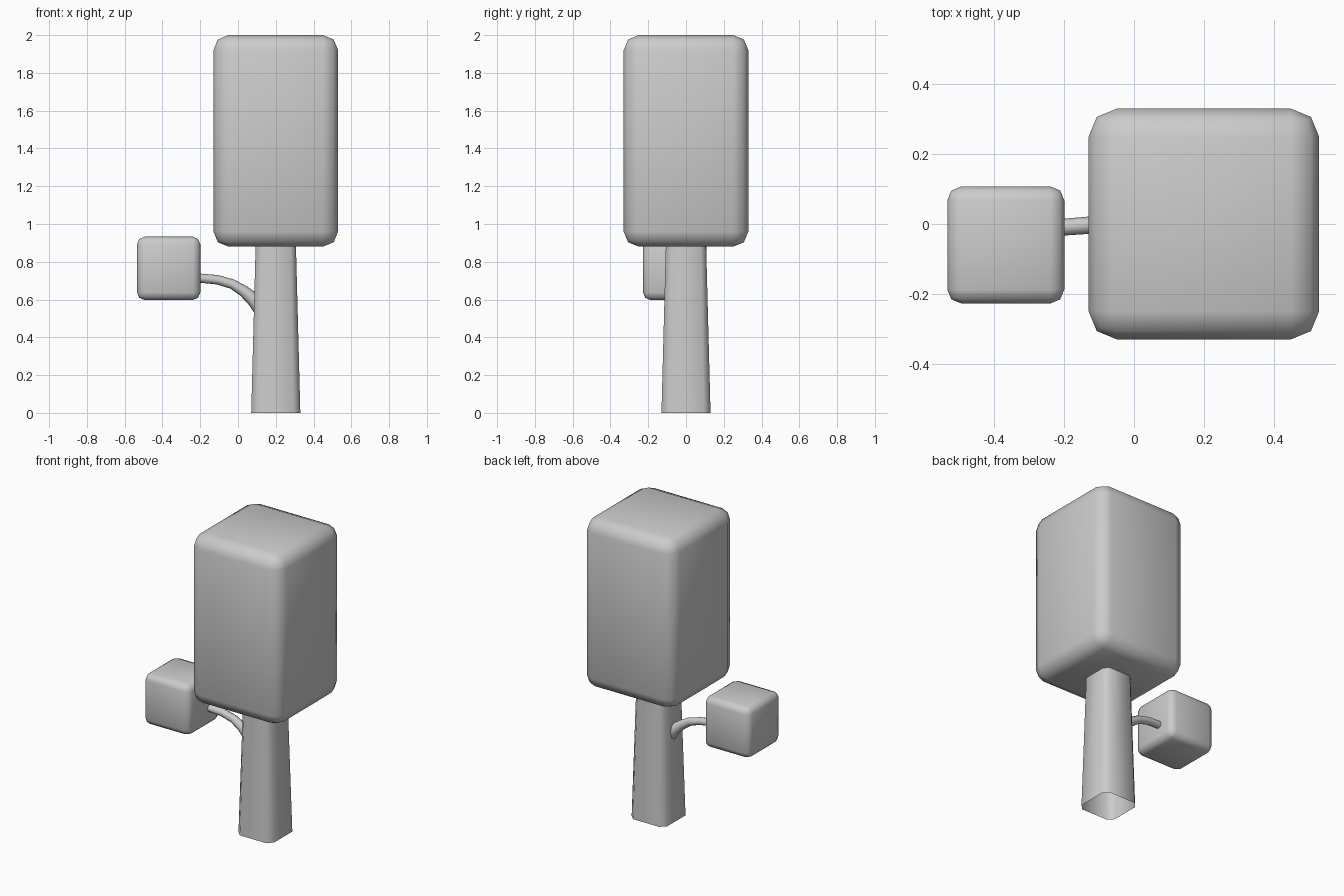
import bpy
import bmesh

if "Cube" in bpy.data.objects:
    bpy.data.objects.remove(bpy.data.objects["Cube"], do_unlink=True)

GREY = (0.6, 0.6, 0.6, 1)
grey = bpy.data.materials.new("plain grey")
grey.use_nodes = True
grey.diffuse_color = GREY
grey.node_tree.nodes["Principled BSDF"].inputs["Base Color"].default_value = GREY


def mesh_object(name, bm):
    mesh = bpy.data.meshes.new(name)
    bm.normal_update()
    bm.to_mesh(mesh)
    bm.free()
    for face in mesh.polygons:
        face.use_smooth = True
    mesh.materials.append(grey)
    obj = bpy.data.objects.new(name, mesh)
    bpy.context.collection.objects.link(obj)
    return obj


def rounded_box(name, centre, size, bevel):
    bm = bmesh.new()
    bmesh.ops.create_cube(bm, size=1)
    for v in bm.verts:
        v.co = [c + p * s for c, p, s in zip(centre, v.co, size)]
    bmesh.ops.bevel(bm, geom=bm.edges[:], offset=bevel, segments=2,
                    profile=0.5, affect='EDGES')
    return mesh_object(name, bm)


# Foliage blocks
rounded_box("main_foliage", (0.2, 0, 1.44), (0.66, 0.66, 1.12), 0.08)
rounded_box("side_foliage", (-0.367, -0.06, 0.765), (0.335, 0.335, 0.335), 0.04)


# Tapered trunk with chamfered corners, open at both ends
def trunk_ring(bm, half, cut, z):
    a, b = half, half - cut
    outline = [(a, -b), (a, b), (b, a), (-b, a), (-a, b), (-a, -b), (-b, -a), (b, -a)]
    return [bm.verts.new((0.2 + x, y, z)) for x, y in outline]


bm = bmesh.new()
low = trunk_ring(bm, 0.13, 0.035, 0)
high = trunk_ring(bm, 0.105, 0.028, 0.95)
for i in range(len(low)):
    j = (i + 1) % len(low)
    bm.faces.new((low[i], low[j], high[j], high[i]))
mesh_object("trunk", bm)

# Curved branch, thicker where it meets the trunk
path = [(-0.26, -0.013, 0.713, 0.024), (-0.2, -0.009, 0.713, 0.024),
        (-0.11, -0.002, 0.705, 0.025), (-0.03, 0, 0.682, 0.026),
        (0.03, 0, 0.645, 0.03), (0.085, 0, 0.598, 0.038), (0.14, 0, 0.53, 0.045)]
curve = bpy.data.curves.new("branch", 'CURVE')
curve.dimensions = '3D'
curve.bevel_depth = 1
curve.bevel_resolution = 2
curve.materials.append(grey)
spline = curve.splines.new('POLY')
spline.points.add(len(path) - 1)
for point, (x, y, z, radius) in zip(spline.points, path):
    point.co = (x, y, z, 1)
    point.radius = radius
spline.use_smooth = True
branch = bpy.data.objects.new("branch", curve)
bpy.context.collection.objects.link(branch)
